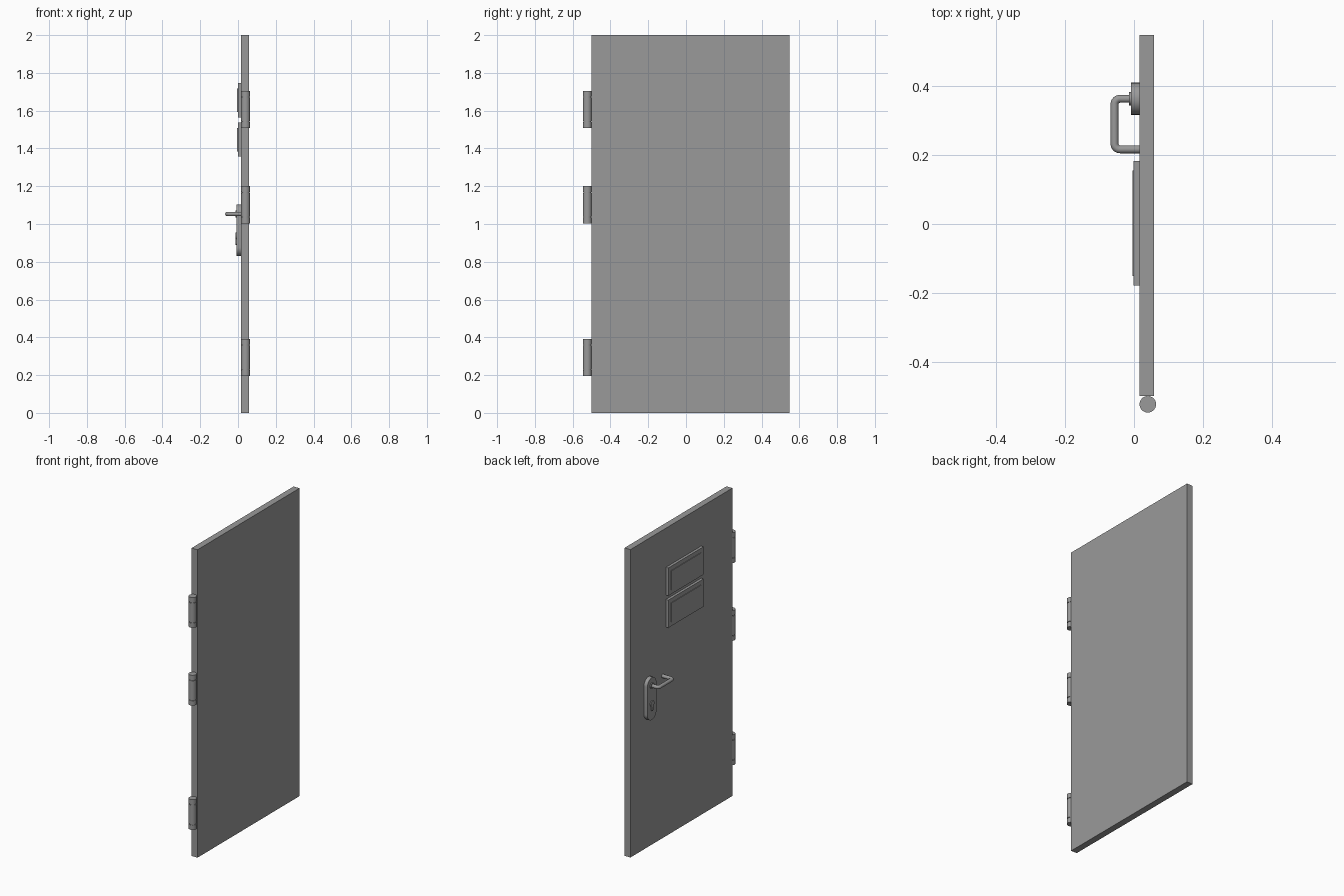
import bpy, bmesh, math
from mathutils import Vector

if "Cube" in bpy.data.objects:
    bpy.data.objects.remove(bpy.data.objects["Cube"])

grey = bpy.data.materials.new("door_grey")
grey.diffuse_color = (0.32, 0.32, 0.32, 1)
grey.use_nodes = True
grey.node_tree.nodes["Principled BSDF"].inputs["Base Color"].default_value = grey.diffuse_color


def finish(name, bm, smooth=True):
    bmesh.ops.recalc_face_normals(bm, faces=bm.faces)
    me = bpy.data.meshes.new(name)
    bm.to_mesh(me)
    bm.free()
    me.materials.append(grey)
    ob = bpy.data.objects.new(name, me)
    bpy.context.collection.objects.link(ob)
    if smooth:
        bpy.ops.object.select_all(action='DESELECT')
        ob.select_set(True)
        bpy.context.view_layer.objects.active = ob
        bpy.ops.object.shade_smooth_by_angle(angle=math.radians(35))
    return ob


def prism(name, outline, x0, x1, smooth=True):
    """Extrude a (y, z) outline along x."""
    bm = bmesh.new()
    face = bm.faces.new([bm.verts.new((x0, y, z)) for y, z in outline])
    ext = bmesh.ops.extrude_face_region(bm, geom=[face])
    bmesh.ops.translate(bm, vec=(x1 - x0, 0, 0),
                        verts=[v for v in ext['geom'] if isinstance(v, bmesh.types.BMVert)])
    return finish(name, bm, smooth)


def box(name, x0, x1, y0, y1, z0, z1):
    return prism(name, [(y0, z0), (y1, z0), (y1, z1), (y0, z1)], x0, x1, False)


def arc(cy, cz, r, a0, a1, n=16):
    return [(cy + r * math.cos(math.radians(a0 + (a1 - a0) * i / n)),
             cz + r * math.sin(math.radians(a0 + (a1 - a0) * i / n))) for i in range(n + 1)]


# Door leaf
BACK = 0.016
box("door_leaf", BACK, 0.058, -0.499, 0.548, 0, 2)

# Hinges: three knuckles separated by narrow grooves, turned from one profile
for i, z in enumerate((0.195, 1.003, 1.508)):
    R, core = 0.024, 0.02
    prof = [(R, 0), (R, 0.031), (core, 0.031), (core, 0.036), (R, 0.036), (R, 0.161),
            (core, 0.161), (core, 0.166), (R, 0.166), (R, 0.197)]
    bm = bmesh.new()
    N = 32
    rings = [[bm.verts.new((0.040 + r * math.cos(math.tau * k / N),
                            -0.5225 + r * math.sin(math.tau * k / N), z + h))
              for k in range(N)] for r, h in prof]
    for a, b in zip(rings, rings[1:]):
        for k in range(N):
            bm.faces.new((a[k], a[(k + 1) % N], b[(k + 1) % N], b[k]))
    bm.faces.new(rings[0])
    bm.faces.new(rings[-1])
    finish(f"hinge_{i + 1}", bm)

# Sign plates with a slightly raised inner panel
for i, (z0, z1) in enumerate(((1.357, 1.537), (1.565, 1.746))):
    box(f"plate_{i + 1}", -0.001, BACK, -0.178, 0.183, z0, z1)
    box(f"plate_panel_{i + 1}", -0.005, 0.0, -0.150, 0.155, z0 + 0.028, z1 - 0.028)

# Lock escutcheon with rounded ends
CY, r = 0.363, 0.0465
prism("lock_escutcheon", arc(CY, 1.058, r, 0, 180) + arc(CY, 0.8765, r, 180, 360), -0.009, BACK)

# Lock cylinder: round head above a narrow rounded stem
prism("lock_cylinder", arc(CY, 0.937, 0.0185, -60, 240, 24) + arc(CY, 0.899, 0.009, 180, 360, 10),
      -0.0145, -0.008)

# Handle collar
HZ = 1.053
prism("handle_collar", arc(CY, HZ, 0.019, 0, 360, 31)[:-1], -0.0145, -0.008)

# Handle: round bar with two bends, returning to the door
rad, bend, out = 0.0115, 0.016, -0.0565
path = [(-0.008, CY)]
path += [(out + bend + y, CY - bend + z) for y, z in arc(0, 0, bend, 90, 180, 8)]
path += [(out + bend + y, 0.2165 + bend + z) for y, z in arc(0, 0, bend, 180, 270, 8)]
path += [(BACK, 0.2165)]
bm = bmesh.new()
rings = []
for i, p in enumerate(path):
    a, b = path[max(i - 1, 0)], path[min(i + 1, len(path) - 1)]
    t = Vector((b[0] - a[0], b[1] - a[1], 0)).normalized()
    if i == 0 or i == len(path) - 1:
        t = Vector((-1 if i == 0 else 1, 0, 0))
    side = Vector((-t.y, t.x, 0))
    rings.append([bm.verts.new(Vector((p[0], p[1], HZ))
                               + side * rad * math.cos(math.tau * k / 20)
                               + Vector((0, 0, rad * math.sin(math.tau * k / 20))))
                  for k in range(20)])
for a, b in zip(rings, rings[1:]):
    for k in range(20):
        bm.faces.new((a[k], a[(k + 1) % 20], b[(k + 1) % 20], b[k]))
bm.faces.new(rings[0])
bm.faces.new(rings[-1])
finish("handle", bm)
